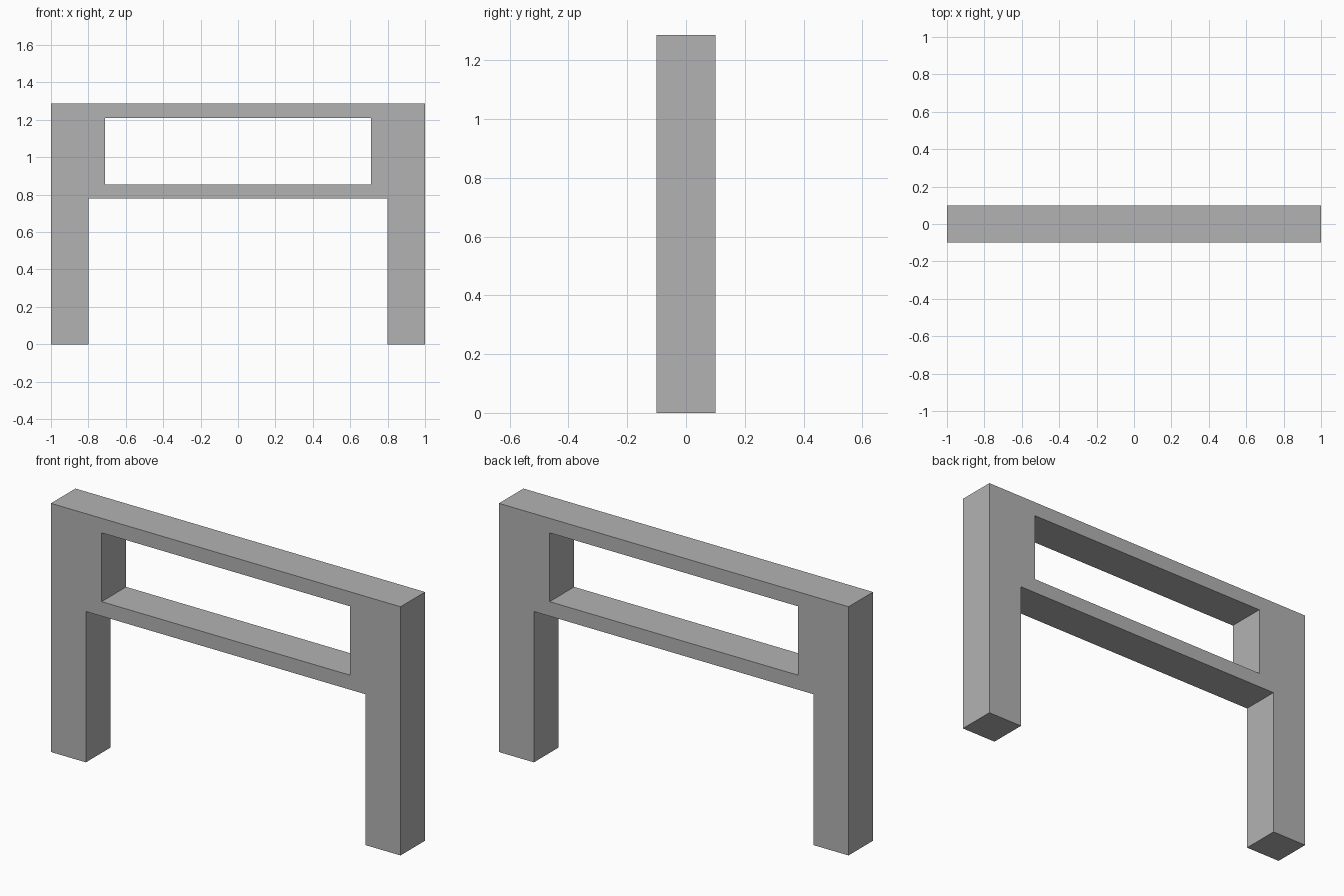
import bpy
import bmesh
from mathutils import Vector

cube = bpy.data.objects.get("Cube")
if cube:
    bpy.data.objects.remove(cube, do_unlink=True)

# Plain grey material
grey = bpy.data.materials.new("plain grey")
grey.use_nodes = True
colour = (0.45, 0.45, 0.45, 1)
grey.diffuse_color = colour
grey.node_tree.nodes["Principled BSDF"].inputs["Base Color"].default_value = colour

# Column and row lines of the front profile
xs = [-1, -0.8, -0.71, 0.71, 0.8, 1]
zs = [0, 0.78, 0.855, 1.211, 1.286]
half_depth = 0.1

# Filled cells per row, from the feet up: legs, lower rail, wide posts, top rail
rows = ["#...#", "#####", "##.##", "#####"]

bm = bmesh.new()
grid = [[bm.verts.new((x, -half_depth, z)) for x in xs] for z in zs]
for r, row in enumerate(rows):
    for c, cell in enumerate(row):
        if cell == "#":
            bm.faces.new((grid[r][c], grid[r][c + 1],
                          grid[r + 1][c + 1], grid[r + 1][c]))
bmesh.ops.delete(bm, geom=[v for v in bm.verts if not v.link_faces], context="VERTS")

# Extrude the profile to full depth, keeping the front face
extruded = bmesh.ops.extrude_face_region(bm, geom=bm.faces[:], use_keep_orig=True)
back = [v for v in extruded["geom"] if isinstance(v, bmesh.types.BMVert)]
bmesh.ops.translate(bm, verts=back, vec=Vector((0, 2 * half_depth, 0)))
bmesh.ops.recalc_face_normals(bm, faces=bm.faces[:])

mesh = bpy.data.meshes.new("open_frame")
bm.to_mesh(mesh)
bm.free()
mesh.materials.append(grey)
frame = bpy.data.objects.new("open_frame", mesh)
bpy.context.collection.objects.link(frame)
